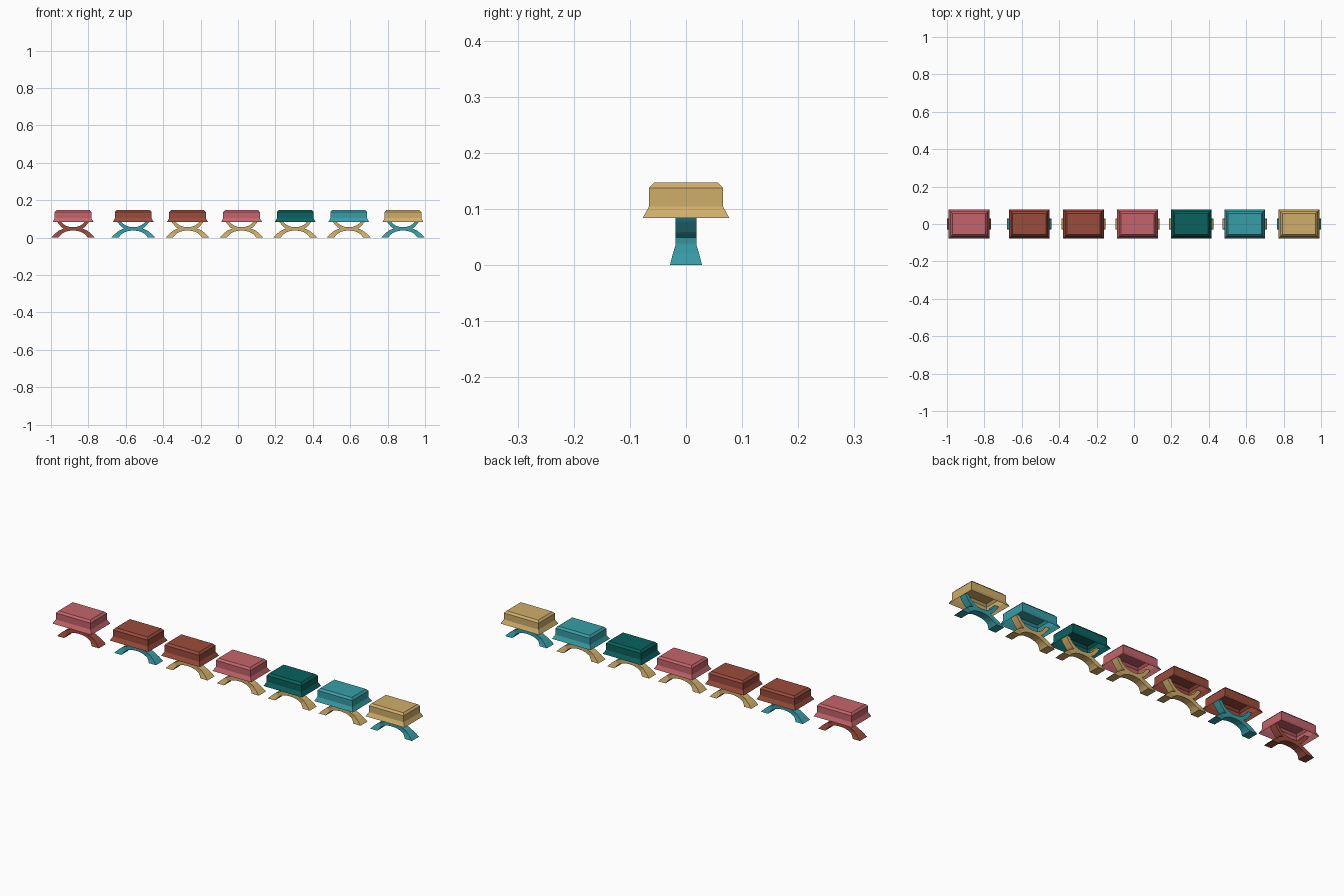
import bpy, bmesh

if "Cube" in bpy.data.objects:
    bpy.data.objects.remove(bpy.data.objects["Cube"])

def lin(c):
    c /= 255
    return c / 12.92 if c <= 0.04045 else ((c + 0.055) / 1.055) ** 2.4

def material(name, rgb):
    m = bpy.data.materials.new(name)
    m.diffuse_color = (*[lin(c) for c in rgb], 1)
    m.use_nodes = True
    m.node_tree.nodes["Principled BSDF"].inputs["Base Color"].default_value = m.diffuse_color
    return m

MATS = {
    "pink": material("dusty pink", (196, 100, 107)),
    "rust": material("rust brown", (154, 75, 59)),
    "teal": material("light teal", (55, 158, 167)),
    "dark": material("dark teal", (10, 98, 95)),
    "tan": material("sand tan", (208, 174, 106)),
}

def finish(name, bm, mat, x):
    bmesh.ops.recalc_face_normals(bm, faces=bm.faces)
    me = bpy.data.meshes.new(name)
    bm.to_mesh(me)
    bm.free()
    me.materials.append(MATS[mat])
    ob = bpy.data.objects.new(name, me)
    ob.location.x = x
    bpy.context.collection.objects.link(ob)
    return ob

# Seat: hollow cover, stacked rectangles (half x, half y, z), open below
SEAT = [(0.109, 0.077, 0.084), (0.098, 0.066, 0.104),
        (0.098, 0.066, 0.137), (0.089, 0.057, 0.147)]

def seat(mat, x):
    bm = bmesh.new()
    rings = [[bm.verts.new((sx * a, sy * b, z))
              for sx, sy in ((-1, -1), (1, -1), (1, 1), (-1, 1))]
             for a, b, z in SEAT]
    for lo, hi in zip(rings, rings[1:]):
        for i in range(4):
            j = (i + 1) % 4
            bm.faces.new((lo[i], lo[j], hi[j], hi[i]))
    bm.faces.new(rings[-1])
    finish("seat", bm, mat, x)

# Half arch: (outer x, outer z, inner x, inner z, half depth)
ARCH = [(0, 0.056, 0, 0.038, 0.0184), (0.025, 0.0545, 0.022, 0.0365, 0.0184),
        (0.05, 0.049, 0.042, 0.031, 0.0184), (0.073, 0.039, 0.058, 0.022, 0.0184),
        (0.078, 0.036, 0.062, 0.019, 0.0184), (0.098, 0.020, 0.071, 0.010, 0.0235),
        (0.118, 0.0, 0.078, 0.0, 0.0285)]

def arch(name, mat, x, upper):
    pts = [(-a, b, -c, d, w) for a, b, c, d, w in ARCH[:0:-1]] + ARCH
    bm = bmesh.new()
    rings = []
    for ox, oz, ix, iz, w in pts:
        if upper:  # flipped copy, without flared ends, kept inside the seat
            ox, ix, oz, iz, w = ox * 0.82, ix * 0.95, 0.094 - oz, 0.094 - iz, 0.0184
            oz += max(0, oz - 0.055) * 0.2
            iz += max(0, iz - 0.055) * 0.2
        rings.append([bm.verts.new(p) for p in
                      ((ox, -w, oz), (ox, w, oz), (ix, w, iz), (ix, -w, iz))])
    for p, q in zip(rings, rings[1:]):
        for i in range(4):
            j = (i + 1) % 4
            bm.faces.new((p[i], p[j], q[j], q[i]))
    bm.faces.new(rings[0])
    bm.faces.new(rings[-1])
    finish(name, bm, mat, x)

# Row of stools: x, seat colour, leg colour
for x, s, l in ((-0.882, "pink", "rust"), (-0.56, "rust", "teal"),
                (-0.27, "rust", "tan"), (0.019, "pink", "tan"),
                (0.306, "dark", "tan"), (0.592, "teal", "tan"),
                (0.882, "tan", "teal")):
    seat(s, x)
    arch("lower_leg_arch", l, x, False)
    arch("upper_leg_cradle", l, x, True)
